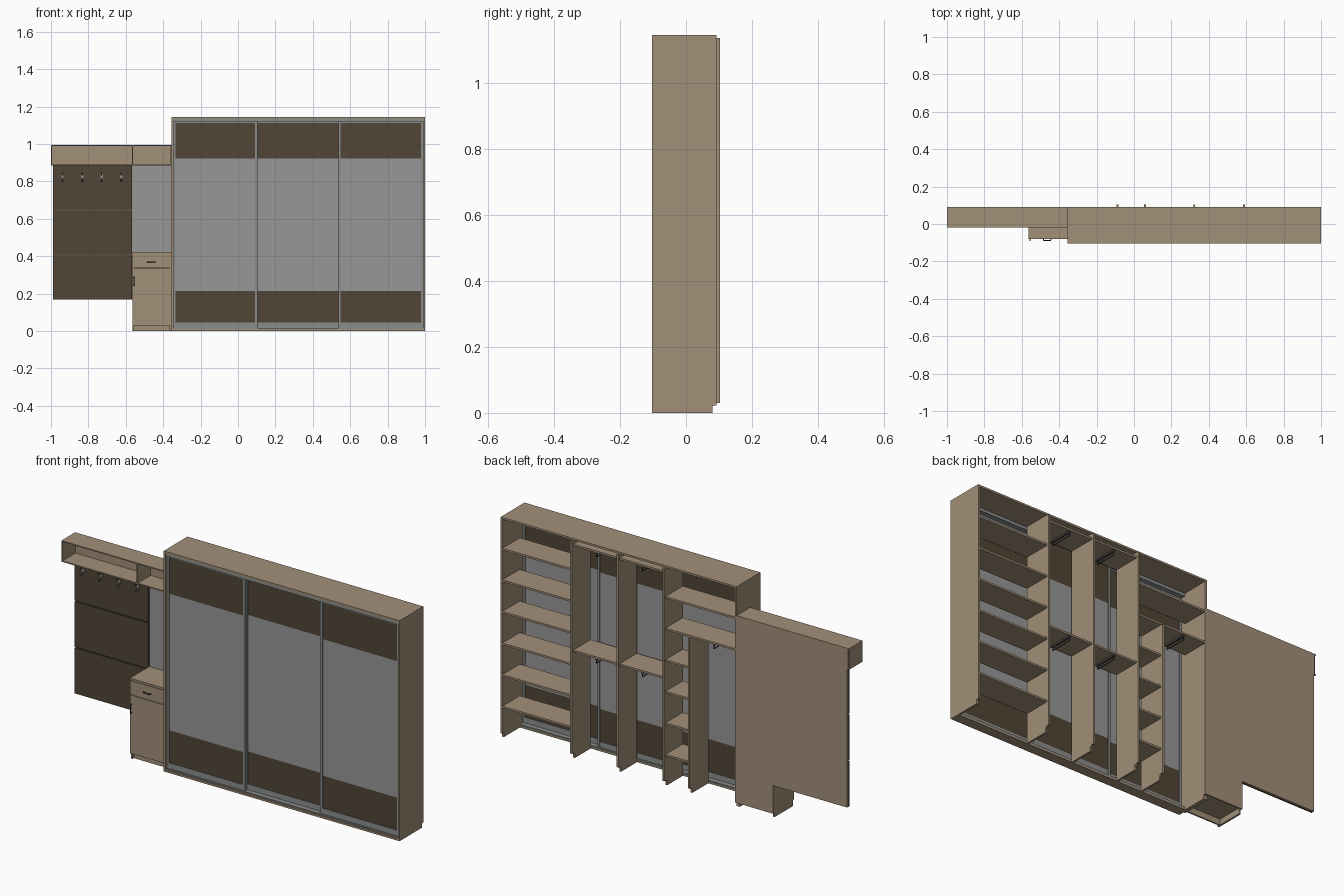
import bpy, bmesh, math

if "Cube" in bpy.data.objects:
    bpy.data.objects.remove(bpy.data.objects["Cube"])


def material(name, rgb):
    m = bpy.data.materials.new(name)
    m.diffuse_color = (*rgb, 1)
    m.use_nodes = True
    m.node_tree.nodes["Principled BSDF"].inputs["Base Color"].default_value = m.diffuse_color
    return m


WOOD = material("light brown wood", (0.36, 0.275, 0.19))
DARK = material("dark brown panel", (0.082, 0.060, 0.036))
MIRROR = material("grey mirror", (0.31, 0.31, 0.31))
METAL = material("grey metal", (0.26, 0.27, 0.27))
BLACK = material("dark metal", (0.05, 0.05, 0.05))
T = 0.010  # board thickness


def finish(name, bm, mat):
    bmesh.ops.recalc_face_normals(bm, faces=bm.faces)
    me = bpy.data.meshes.new(name)
    bm.to_mesh(me)
    bm.free()
    ob = bpy.data.objects.new(name, me)
    me.materials.append(mat)
    bpy.context.collection.objects.link(ob)
    return ob


def box(name, x0, x1, y0, y1, z0, z1, mat=WOOD):
    bm = bmesh.new()
    bmesh.ops.create_cube(bm, size=1)
    for v in bm.verts:
        v.co = ((x0 + x1) / 2 + v.co.x * (x1 - x0),
                (y0 + y1) / 2 + v.co.y * (y1 - y0),
                (z0 + z1) / 2 + v.co.z * (z1 - z0))
    return finish(name, bm, mat)


def board(name, x0, x1, profile, mat=WOOD):
    """Extrude a (y, z) outline along x."""
    bm = bmesh.new()
    f = bm.faces.new([bm.verts.new((x0, y, z)) for y, z in profile])
    ext = bmesh.ops.extrude_face_region(bm, geom=[f])
    for v in ext["geom"]:
        if isinstance(v, bmesh.types.BMVert):
            v.co.x = x1
    return finish(name, bm, mat)


def tube(name, pts, r, mat):
    cu = bpy.data.curves.new(name, 'CURVE')
    cu.dimensions = '3D'
    cu.bevel_depth = r
    cu.bevel_resolution = 1
    cu.use_fill_caps = True
    sp = cu.splines.new('POLY')
    sp.points.add(len(pts) - 1)
    for p, co in zip(sp.points, pts):
        p.co = (*co, 1)
    cu.materials.append(mat)
    ob = bpy.data.objects.new(name, cu)
    bpy.context.collection.objects.link(ob)
    return ob


# ---- wardrobe carcass: sides with a skirting notch, top, bottom rail
XL, XR, YF, YB, H = -0.355, 1.0, -0.103, 0.092, 1.145
side = [(YF, 0), (0.08, 0), (0.08, 0.022), (YB, 0.022), (YB, H - T), (YF, H - T)]
board("wardrobe_left_side", XL, XL + T, side)
board("wardrobe_right_side", XR - T, XR, side)
box("wardrobe_top", XL, XR, YF, YB, H - T, H)
box("bottom_rail", XL + T, XR - T, YF, -0.05, 0, 0.010)
box("bottom_track", XL + T, XR - T, -0.095, -0.052, 0.010, 0.016, METAL)
box("top_track", XL + T, XR - T, -0.100, -0.052, 1.120, H - T, METAL)

# ---- dividers, reaching slightly behind the carcass
YD, YE = -0.05, 0.103


def divider(name, x, top):
    board(name, x - T / 2, x + T / 2,
          [(YD, 0), (0.08, 0), (0.08, 0.02), (0.09, 0.03),
           (YE, 0.03), (YE, top), (YD, top)])


D1, D2, D3, D4 = 0.588, 0.322, 0.058, -0.088
for i, x in enumerate((D1, D2, D3)):
    divider(f"divider_{i + 1}", x, H - T)
divider("short_divider", D4, 0.81)


# ---- shelves
def shelf(x0, x1, z):
    box("shelf", x0 + T / 2, x1 - T / 2, YD, 0.092, z - T / 2, z + T / 2)


LEVELS = [0.16 + 0.164 * i for i in range(6)]
for z in LEVELS:
    shelf(D1, XR - T / 2, z)
for z in (0.56, 1.11):
    shelf(D2, D1, z)
    shelf(D3, D2, z)
for z in LEVELS[4:]:
    shelf(XL + T / 2, D3, z)
for z in LEVELS[:4]:
    shelf(D4, D3, z)

# ---- pull-out hanging rods below shelves
for x, z in [((D1 + D2) / 2, 1.105), ((D2 + D3) / 2, 1.105),
             ((D1 + D2) / 2, 0.555), ((D2 + D3) / 2, 0.555),
             ((XL + D4) / 2, 0.811)]:
    box("rod_rail", x - 0.005, x + 0.005, -0.035, 0.088, z - 0.010, z, BLACK)
    tube("hanging_rod", [(x, -0.03, z - 0.010), (x, -0.03, z - 0.026),
                         (x, 0.085, z - 0.026), (x, 0.085, z - 0.010)], 0.003, BLACK)


# ---- sliding doors: metal frame around dark / mirror / dark panels
def door(x0, x1, y):
    f, z0, z1 = 0.012, 0.016, 1.120
    for a in (x0, x1 - f):
        box("door_stile", a, a + f, y, y + 0.016, z0, z1, METAL)
    box("door_bottom_rail", x0 + f, x1 - f, y + 0.002, y + 0.014, z0, 0.045, METAL)
    box("door_top_rail", x0 + f, x1 - f, y + 0.002, y + 0.014, 1.112, z1, METAL)
    for n, a, b, m in (("door_lower_panel", 0.045, 0.213, DARK),
                       ("door_mirror", 0.213, 0.922, MIRROR),
                       ("door_upper_panel", 0.922, 1.112, DARK)):
        box(n, x0 + f, x1 - f, y + 0.005, y + 0.011, a, b, m)


door(XL + T, 0.104, -0.091)
door(0.092, 0.548, -0.072)
door(0.536, XR - T, -0.091)

# ---- open top box of the hallway unit
X0, XM, B = -1.0, -0.565, 0.006
box("top_box_lid", X0, XL, -0.02, YB, 0.995 - B, 0.995)
box("top_box_floor", X0, XL, -0.02, YB, 0.885, 0.885 + B)
box("top_box_back", X0 + B, XL, YB - B, YB, 0.885 + B, 0.995 - B)
for x in (X0, XM - B / 2, XL - B):
    box("top_box_upright", x, x + B, -0.02, YB - B, 0.885 + B, 0.995 - B)

# ---- wall panel with three dark boards and hooks
box("wall_board", -0.99, XM, 0.084, YB, 0.168, 0.885)
for z0, z1 in ((0.168, 0.404), (0.409, 0.645), (0.650, 0.885)):
    box("dark_wall_panel", -0.99, XM - 0.003, 0.074, 0.084, z0, z1, DARK)
for x in (-0.938, -0.833, -0.729, -0.624):
    box("hook_plate", x - 0.006, x + 0.006, 0.070, 0.074, 0.812, 0.846, METAL)
    tube("hook_upper", [(x, 0.071, 0.835), (x, 0.045, 0.838), (x, 0.040, 0.848)],
         0.003, METAL)
    tube("hook_lower", [(x, 0.071, 0.818), (x, 0.062, 0.800), (x, 0.052, 0.800),
                        (x, 0.048, 0.812)], 0.003, METAL)

# ---- narrow mirror above the cabinet
box("mirror_board", XM, XL, 0.084, YB, 0.42, 0.885)
box("hall_mirror", XM + 0.002, XL - 0.002, 0.078, 0.084, 0.42, 0.885, MIRROR)

# ---- base cabinet with drawer and door
C = -0.08
box("cabinet_top", XM, XL, C, YB, 0.41, 0.42)
for x in (XM, XL - T):
    board("cabinet_side", x, x + T, [(C + 0.008, 0), (0.08, 0), (0.08, 0.022),
                                     (YB, 0.022), (YB, 0.41), (C + 0.008, 0.41)])
box("cabinet_floor", XM + T, XL - T, C + 0.008, YB - B, 0.03, 0.04)
box("cabinet_back", XM + T, XL - T, YB - B, YB, 0.022, 0.41)
box("cabinet_plinth", XM + T, XL - T, C + 0.018, C + 0.026, 0, 0.03)
box("cabinet_door", XM + 0.001, XL - 0.001, C, C + 0.008, 0.030, 0.333)
box("cabinet_drawer_front", XM + 0.001, XL - 0.001, C, C + 0.008, 0.336, 0.408)
tube("drawer_handle", [(-0.485, C, 0.37), (-0.482, C - 0.008, 0.37),
                       (-0.446, C - 0.008, 0.37), (-0.443, C, 0.37)], 0.003, BLACK)
tube("door_handle", [(-0.556, C, 0.242), (-0.556, C - 0.008, 0.245),
                     (-0.556, C - 0.008, 0.285), (-0.556, C, 0.288)], 0.003, BLACK)
